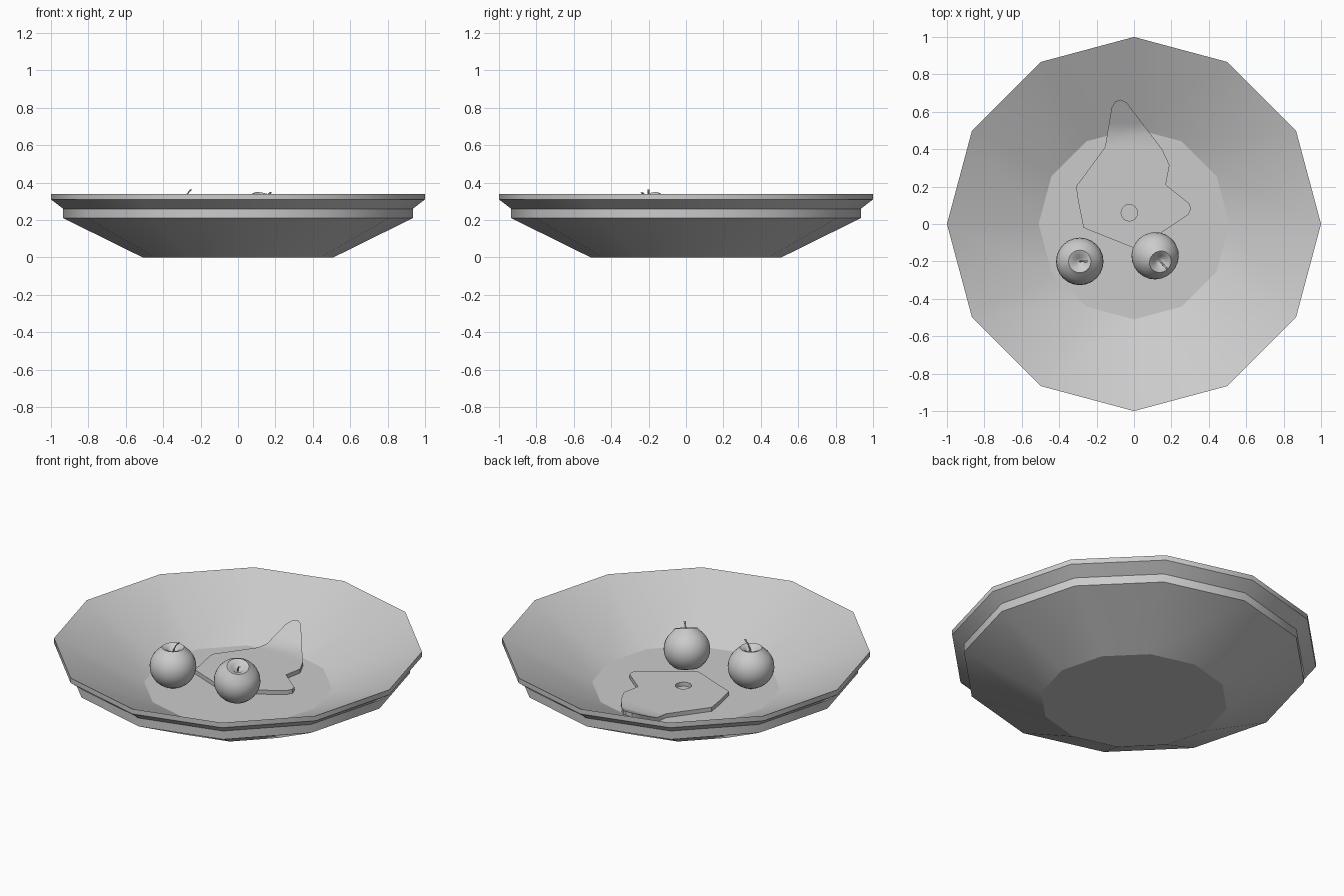
import bpy, bmesh, math
from mathutils import Vector, Matrix

if "Cube" in bpy.data.objects:
    bpy.data.objects.remove(bpy.data.objects["Cube"], do_unlink=True)

grey = bpy.data.materials.new("plain_grey")
grey.use_nodes = True
COLOUR = (0.6, 0.6, 0.6, 1)
grey.diffuse_color = COLOUR
grey.node_tree.nodes["Principled BSDF"].inputs["Base Color"].default_value = COLOUR


def finish(name, bm, smooth_angle=None):
    bmesh.ops.recalc_face_normals(bm, faces=bm.faces)
    mesh = bpy.data.meshes.new(name)
    bm.to_mesh(mesh)
    bm.free()
    mesh.materials.append(grey)
    obj = bpy.data.objects.new(name, mesh)
    bpy.context.collection.objects.link(obj)
    if smooth_angle:
        bpy.ops.object.select_all(action="DESELECT")
        obj.select_set(True)
        bpy.context.view_layer.objects.active = obj
        bpy.ops.object.shade_smooth_by_angle(angle=math.radians(smooth_angle))
    return obj


def lathe(bm, profile, sides):
    """Turn (radius, height) points round z; radius 0 makes a pole."""
    rings = []
    for r, z in profile:
        count = sides if r > 0 else 1
        rings.append([bm.verts.new((r * math.cos(math.tau * i / sides),
                                    r * math.sin(math.tau * i / sides), z))
                      for i in range(count)])
    for a, b in zip(rings, rings[1:]):
        for i in range(sides):
            j = (i + 1) % sides
            ring = [a[i % len(a)], a[j % len(a)], b[j % len(b)], b[i % len(b)]]
            bm.faces.new(list(dict.fromkeys(ring)))


# Twelve-sided bowl with a stepped rim
bm = bmesh.new()
lathe(bm, [(0, 0), (0.51, 0), (0.935, 0.21), (0.935, 0.26), (1, 0.31),
           (1, 0.34), (0.51, 0.1), (0, 0.1)], 12)
bowl = finish("bowl", bm, 35)
# Keep the edges round the floor crisp
bm = bmesh.new()
bm.from_mesh(bowl.data)
for e in bm.edges:
    if all(abs(v.co.xy.length - 0.51) < 0.01 for v in e.verts):
        e.smooth = False
bm.to_mesh(bowl.data)
bm.free()

# Flat leaf-shaped slice with a round hole, its tip resting on the bowl wall
OUTLINE = [(-0.12, 0.62), (-0.155, 0.41), (-0.31, 0.2), (-0.3, 0.13), (-0.27, -0.02),
           (0.015, -0.135), (0.29, 0.05), (0.305, 0.08), (0.295, 0.11), (0.17, 0.21),
           (0.19, 0.315), (0.15, 0.4), (-0.04, 0.65), (-0.07, 0.665), (-0.1, 0.655)]
HOLE = [(-0.025 + 0.044 * math.cos(math.tau * i / 16),
         0.06 + 0.044 * math.sin(math.tau * i / 16)) for i in range(16)]
bm = bmesh.new()
edges = []
for loop in (OUTLINE, HOLE):
    vs = [bm.verts.new((x, y, 0.103)) for x, y in loop]
    edges += [bm.edges.new((vs[i - 1], vs[i])) for i in range(len(vs))]
bmesh.ops.triangle_fill(bm, edges=edges, use_beauty=True, normal=(0, 0, 1))
for y in (0.48, 0.54, 0.6):
    bmesh.ops.bisect_plane(bm, geom=bm.verts[:] + bm.edges[:] + bm.faces[:],
                           plane_co=(0, y, 0), plane_no=(0, 1, 0))
top = bmesh.ops.extrude_face_region(bm, geom=bm.faces[:], use_keep_orig=True)
for v in top["geom"]:
    if isinstance(v, bmesh.types.BMVert):
        v.co.z += 0.024
for v in bm.verts:
    v.co.z += max(0, v.co.y - 0.48) * 0.48
finish("leaf_slice", bm, 30)


def apple(name, place, lean):
    """Round fruit with a dimple at each end and a bent stem."""
    pose = Matrix.Translation(place) @ lean
    bm = bmesh.new()
    profile = [(0, 0.075), (0.016, 0.082), (0.036, 0.104), (0.06, 0.113)]
    profile += [(0.127 * math.cos(math.radians(a)), 0.121 * math.sin(math.radians(a)))
                for a in range(52, -66, -13)]
    profile += [(0.035, -0.112), (0.016, -0.103), (0, -0.099)]
    lathe(bm, profile, 24)
    bm.transform(pose)
    finish(name, bm, 60)

    bm = bmesh.new()
    lathe(bm, [(0, 0.07), (0.005, 0.07), (0.004, 0.1), (0.004, 0.125),
               (0.006, 0.15), (0, 0.15)], 8)
    for v in bm.verts:
        v.co.x += 6 * (v.co.z - 0.07) ** 2
    bm.transform(pose)
    finish(name + "_stem", bm, 50)


apple("left_apple", Vector((-0.29, -0.2, 0.213)), Matrix.Identity(4))
tilt = Matrix.Rotation(math.radians(22), 4, Vector((0.75, 0.66, 0)))
apple("right_apple", Vector((0.113, -0.17, 0.222)),
      tilt @ Matrix.Rotation(math.radians(-45), 4, "Z"))
